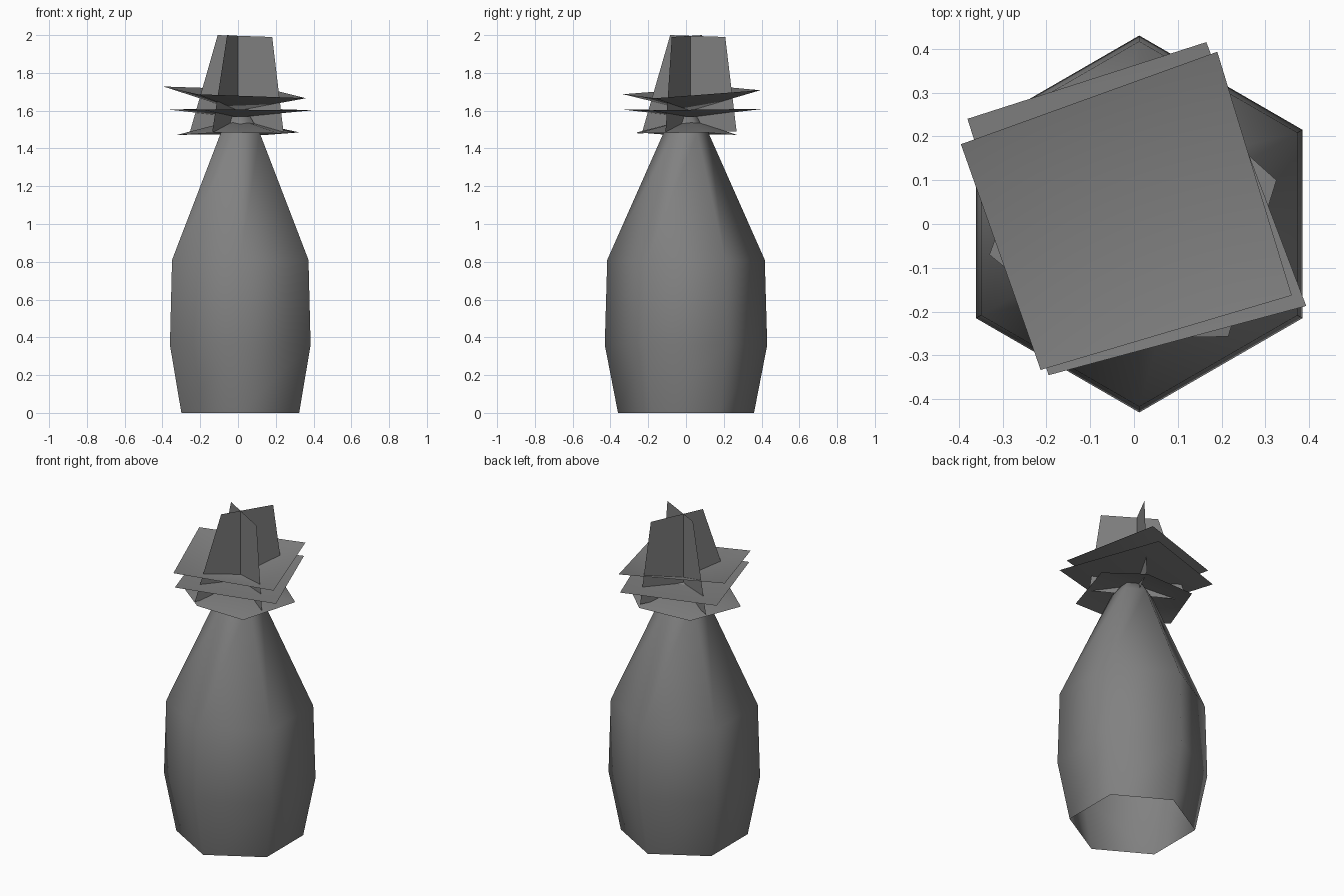
import bpy, bmesh, math
from mathutils import Matrix, Vector

cube = bpy.data.objects.get("Cube")
if cube:
    bpy.data.objects.remove(cube)

grey = bpy.data.materials.new("plain_grey")
grey.use_nodes = True
grey.diffuse_color = (0.22, 0.22, 0.22, 1)
grey.node_tree.nodes["Principled BSDF"].inputs["Base Color"].default_value = (0.22, 0.22, 0.22, 1)


def finish(name, bm, smooth=True):
    """Turn a bmesh into a grey object."""
    for face in bm.faces:
        face.smooth = smooth
    mesh = bpy.data.meshes.new(name)
    bm.to_mesh(mesh)
    bm.free()
    mesh.materials.append(grey)
    obj = bpy.data.objects.new(name, mesh)
    bpy.context.collection.objects.link(obj)
    return obj


def body(profile, sides=6, center_x=0.012):
    """Six-sided body, open underneath and closed by a small cap."""
    bm = bmesh.new()
    rings = []
    for radius, z in profile:
        angles = [math.pi / 2 + math.tau * i / sides for i in range(sides)]
        rings.append([bm.verts.new((center_x + radius * math.cos(a),
                                    radius * math.sin(a), z)) for a in angles])
    for low, high in zip(rings, rings[1:]):
        for i in range(sides):
            j = (i + 1) % sides
            bm.faces.new((low[i], low[j], high[j], high[i]))
    bm.faces.new(rings[-1])
    finish("body", bm)


def leaf(name, corners, apex):
    """Thin sheet fanned around a raised or sunken middle."""
    bm = bmesh.new()
    middle = bm.verts.new(apex)
    rim = [bm.verts.new(c) for c in corners]
    for a, b in zip(rim, rim[1:] + rim[:1]):
        bm.faces.new((middle, a, b))
    bm.normal_update()
    if sum(f.normal.z for f in bm.faces) < 0:
        bmesh.ops.reverse_faces(bm, faces=bm.faces[:])
    finish(name, bm)


def upright_leaf(name, degrees):
    """Tapered upright sheet through the middle of the crown."""
    bm = bmesh.new()
    outline = [(-0.29, 1.49), (0.275, 1.49), (0.207, 1.99), (-0.123, 2.0)]
    bm.faces.new([bm.verts.new((x, 0, z)) for x, z in outline])
    turn = Matrix.Translation(Vector((0, 0.025, 0))) @ Matrix.Rotation(math.radians(degrees), 4, "Z")
    bm.transform(turn)
    finish(name, bm, False)


# Body
body([(0.36, 0), (0.43, 0.36), (0.417, 0.81), (0.12, 1.48), (0.06, 1.57)])

# Spreading leaves, lowest first
leaf("lower_leaf", [(0.325, 0.10, 1.485), (0.13, 0.275, 1.47), (-0.21, 0.26, 1.475),
                    (-0.33, -0.07, 1.47), (-0.10, -0.26, 1.485), (0.215, -0.257, 1.48)],
     (0, 0.01, 1.555))
leaf("middle_leaf", [(-0.38, 0.24, 1.607), (-0.195, -0.345, 1.607),
                     (0.393, -0.187, 1.602), (0.165, 0.415, 1.61)], (0, 0.025, 1.565))
leaf("upper_leaf", [(-0.395, 0.182, 1.728), (-0.213, -0.333, 1.687),
                    (0.36, -0.163, 1.666), (0.19, 0.393, 1.708)], (0, 0.025, 1.6))

# Crossed upright leaves
for name, degrees in (("upright_leaf_a", -29), ("upright_leaf_b", 62)):
    upright_leaf(name, degrees)
